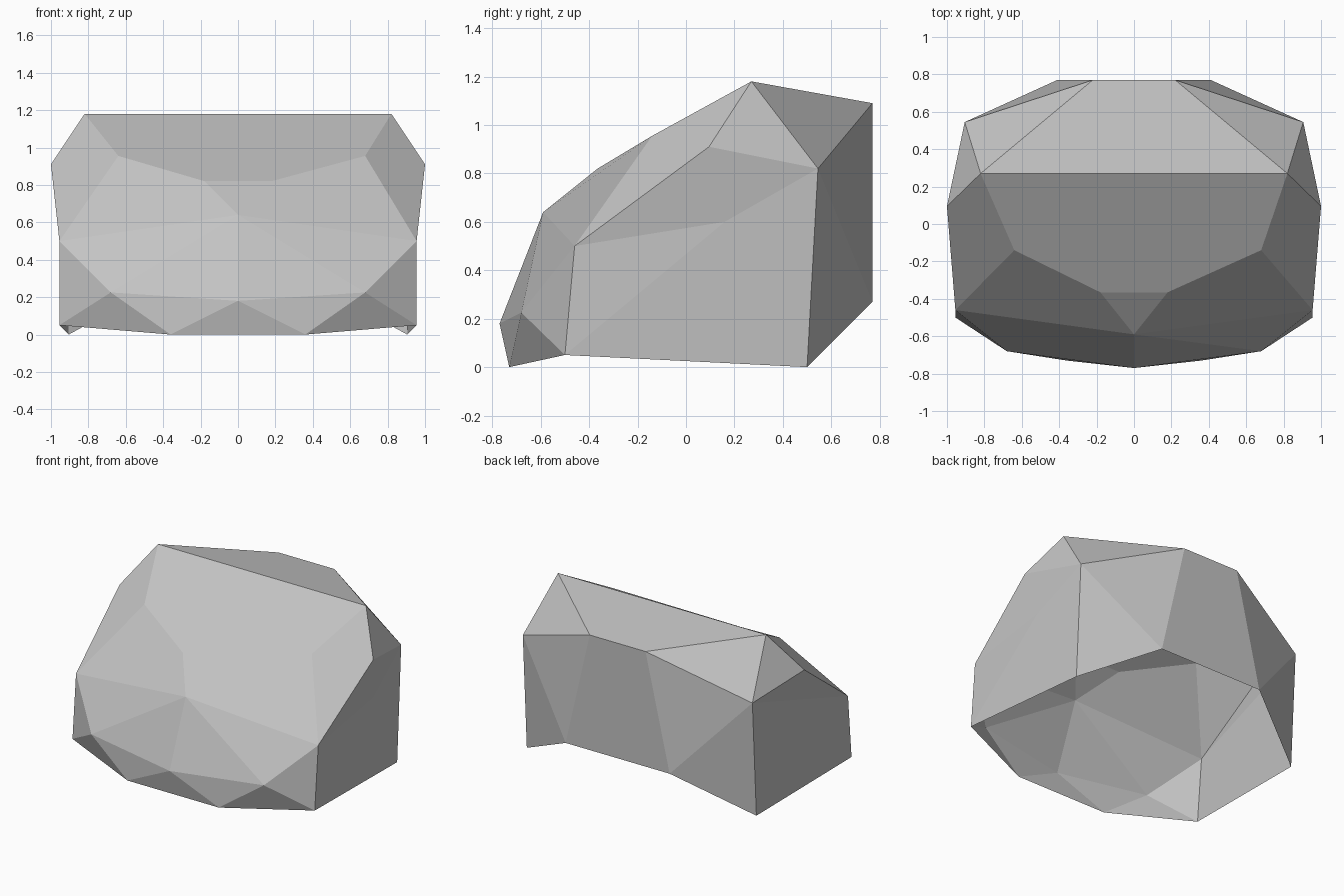
import bpy
import bmesh

cube = bpy.data.objects.get("Cube")
if cube:
    bpy.data.objects.remove(cube, do_unlink=True)

# Stone colour
stone = bpy.data.materials.new("stone_grey")
stone.use_nodes = True
colour = (0.55, 0.55, 0.55, 1.0)
stone.diffuse_color = colour
stone.node_tree.nodes["Principled BSDF"].inputs["Base Color"].default_value = colour

# Corner points of the left half; the right half is mirrored
corners = {
    "ridge": (0.82, 0.27, 1.18),
    "back_top": (0.22, 0.77, 1.09),
    "back_low": (0.41, 0.77, 0.27),
    "rear_shoulder": (0.905, 0.545, 0.82),
    "rear_foot": (0.905, 0.50, 0.0),
    "shoulder": (1.0, 0.095, 0.91),
    "cheek": (0.955, -0.46, 0.50),
    "front_foot": (0.955, -0.50, 0.05),
    "chin": (0.68, -0.68, 0.225),
    "toe": (0.36, -0.73, 0.0),
    "slope": (0.68, -0.14, 0.955),
    "brow": (0.18, -0.365, 0.82),
    "flank": (0.95, 0.16, 0.60),
}
centre = {"nose": (0, -0.59, 0.64), "lip": (0, -0.77, 0.18)}

# Facets repeated on both halves
facets = [
    "ridge back_top rear_shoulder",
    "back_top back_low rear_shoulder",
    "rear_shoulder back_low rear_foot",
    "ridge rear_shoulder shoulder",
    "ridge shoulder cheek slope",
    "slope cheek nose brow",
    "cheek chin nose",
    "cheek front_foot chin",
    "chin lip nose",
    "chin toe lip",
    "chin front_foot toe",
]
# Left flank has a slight bulge, the right one is flat
flanks = {
    1: ["shoulder rear_shoulder flank cheek", "cheek flank front_foot",
        "flank rear_shoulder rear_foot front_foot"],
    -1: ["shoulder rear_shoulder cheek",
         "cheek rear_shoulder rear_foot front_foot"],
}

bm = bmesh.new()
middle = {name: bm.verts.new(p) for name, p in centre.items()}
sides = {}
for s in (1, -1):
    sides[s] = dict(middle)
    for name, (x, y, z) in corners.items():
        if s < 0 and name == "flank":
            continue
        if s < 0 and name == "slope":
            x -= 0.04
        sides[s][name] = bm.verts.new((s * x, y, z))
    for facet in facets + flanks[s]:
        bm.faces.new([sides[s][n] for n in facet.split()])


def bridge(*names):
    """Make a facet that spans both halves."""
    loop = [sides[1][n] for n in names]
    loop += [sides[-1][n] for n in reversed(names) if n not in centre]
    bm.faces.new(loop)


bridge("ridge", "back_top")            # top
bridge("back_top", "back_low")         # back
bridge("ridge", "slope", "brow")       # upper front
bridge("nose", "brow")                 # brow facet
bridge("lip", "toe")                   # lower front

# The underside stays open
bmesh.ops.recalc_face_normals(bm, faces=bm.faces[:])
mesh = bpy.data.meshes.new("boulder")
bm.to_mesh(mesh)
bm.free()
mesh.materials.append(stone)
boulder = bpy.data.objects.new("boulder", mesh)
bpy.context.scene.collection.objects.link(boulder)
